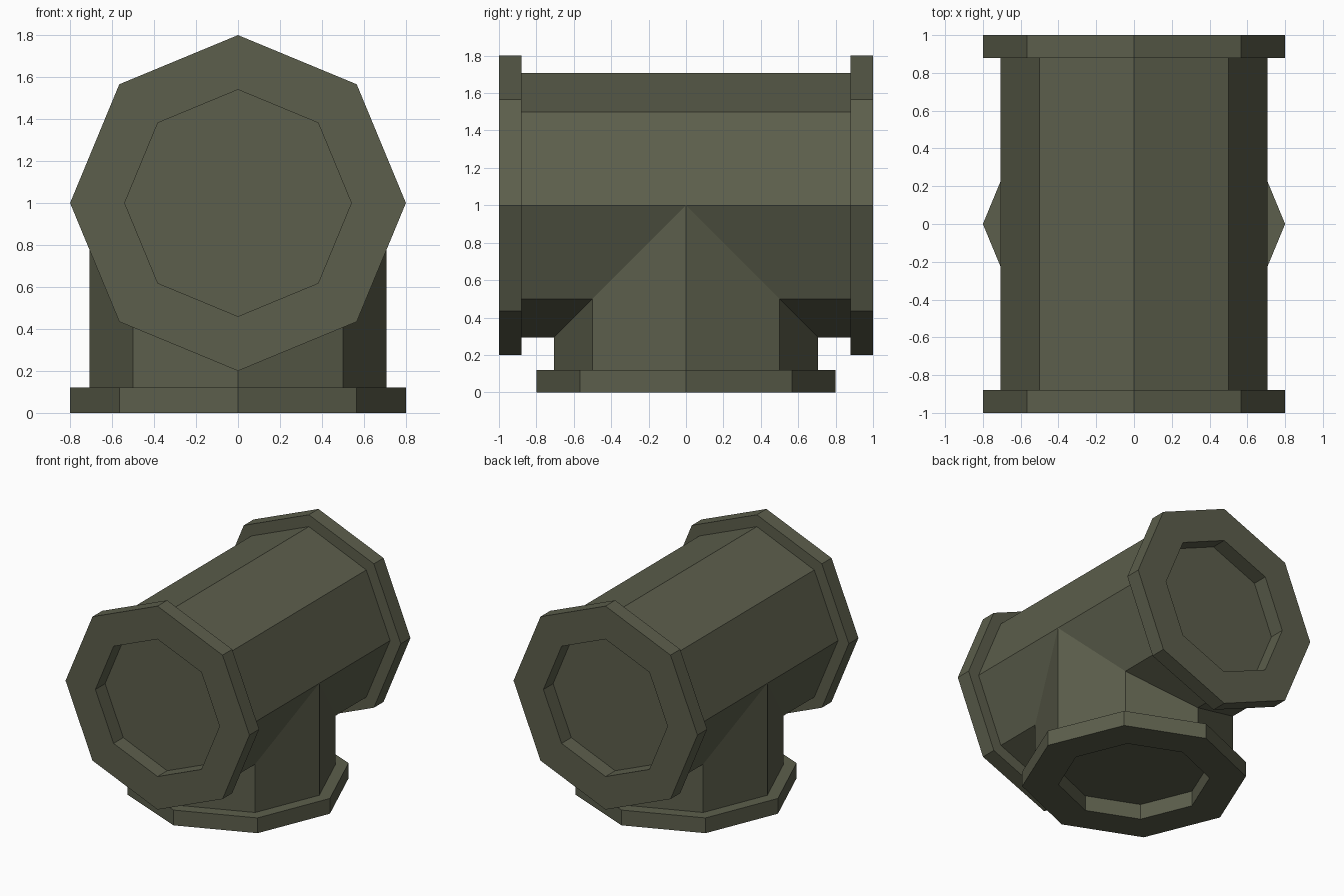
import bpy, bmesh, math
from mathutils import Matrix

if "Cube" in bpy.data.objects:
    bpy.data.objects.remove(bpy.data.objects["Cube"])

olive = bpy.data.materials.new("dark olive metal")
olive.diffuse_color = (0.107, 0.113, 0.072, 1)
olive.use_nodes = True
olive.node_tree.nodes["Principled BSDF"].inputs["Base Color"].default_value = olive.diffuse_color

R_PIPE, R_FLANGE, R_BORE, THICK = 0.707, 0.8, 0.54, 0.12


def ring(bm, r, z):
    return [bm.verts.new((r * math.cos(i * math.pi / 4), r * math.sin(i * math.pi / 4), z))
            for i in range(8)]


def octagon_solid(name, rings, matrix, closed):
    """Join octagonal rings (radius, height); cap the ends, or close into a hoop."""
    bm = bmesh.new()
    loops = [ring(bm, r, z) for r, z in rings]
    pairs = list(zip(loops, loops[1:]))
    if closed:
        pairs.append((loops[-1], loops[0]))
    else:
        bm.faces.new(loops[0])
        bm.faces.new(loops[-1])
    for a, b in pairs:
        for i in range(8):
            j = (i + 1) % 8
            bm.faces.new((a[i], a[j], b[j], b[i]))
    bm.transform(matrix)
    bmesh.ops.recalc_face_normals(bm, faces=bm.faces)
    me = bpy.data.meshes.new(name)
    bm.to_mesh(me)
    bm.free()
    me.materials.append(olive)
    ob = bpy.data.objects.new(name, me)
    bpy.context.collection.objects.link(ob)
    return ob


# Each frame has its origin at a pipe mouth, local z pointing into the pipe
centre = Matrix.Translation((0, 0, 1))
mouths = {
    "front": centre @ Matrix.Rotation(-math.pi / 2, 4, 'X') @ Matrix.Translation((0, 0, -1)),
    "back": centre @ Matrix.Rotation(math.pi / 2, 4, 'X') @ Matrix.Translation((0, 0, -1)),
    "bottom": Matrix.Identity(4),
}

# Main pipe and branch, merged into one tee body
body = octagon_solid("tee_body", [(R_PIPE, THICK), (R_PIPE, 2 - THICK)], mouths["front"], False)
branch = octagon_solid("branch_pipe", [(R_PIPE, THICK), (R_PIPE, 1)], mouths["bottom"], False)
mod = body.modifiers.new("join_branch", 'BOOLEAN')
mod.operation = 'UNION'
mod.solver = 'EXACT'
mod.object = branch
bpy.context.view_layer.objects.active = body
body.select_set(True)
bpy.ops.object.modifier_apply(modifier=mod.name)
bpy.data.objects.remove(branch)

# Flange rings around each recessed mouth
for side, m in mouths.items():
    octagon_solid(side + "_flange",
                  [(R_FLANGE, 0), (R_FLANGE, THICK), (R_BORE, THICK), (R_BORE, 0)], m, True)
